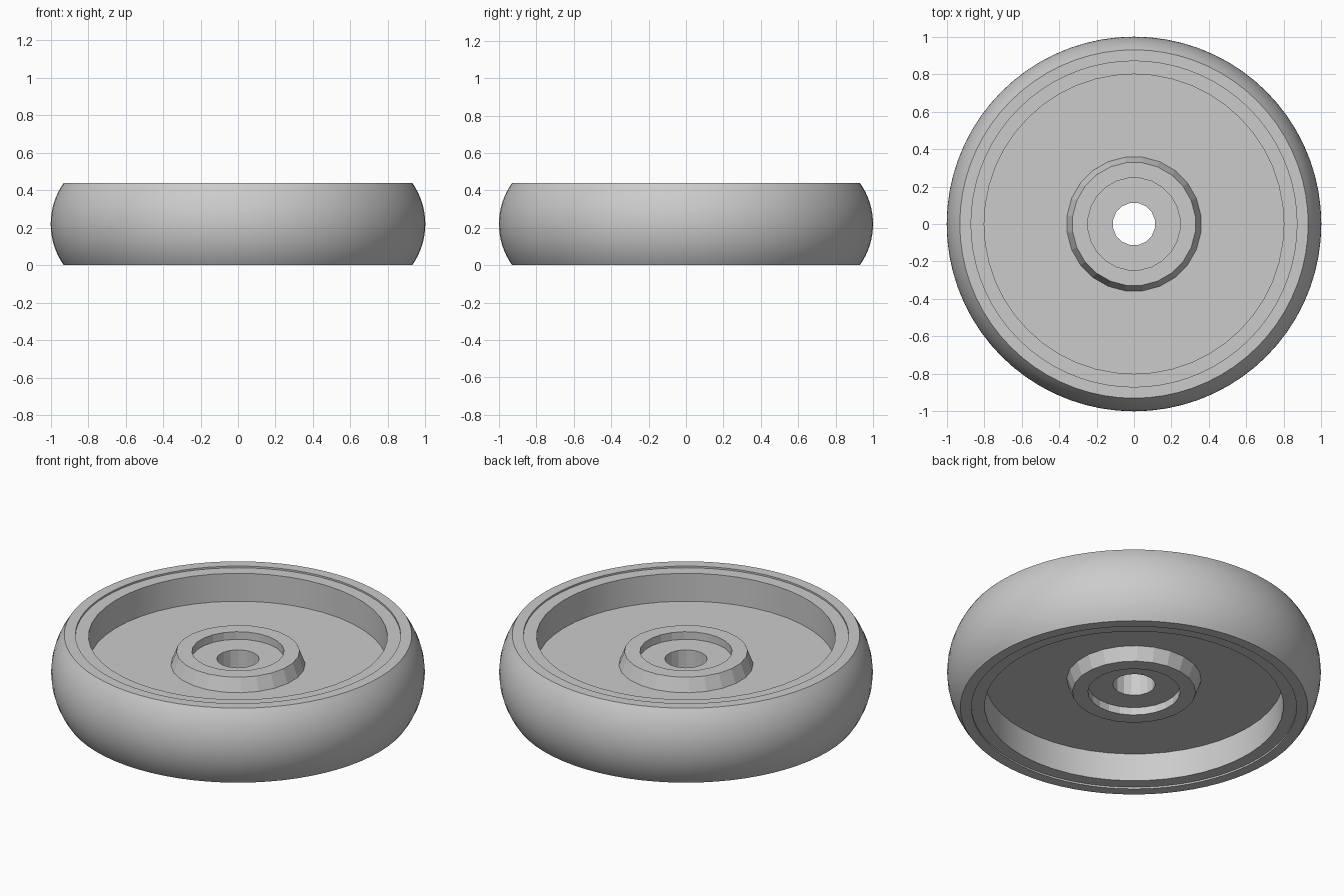
import bpy
import bmesh
from math import sin, cos, pi, asin

cube = bpy.data.objects.get("Cube")
if cube:
    bpy.data.objects.remove(cube, do_unlink=True)

HEIGHT = 0.44
MID = HEIGHT / 2

grey = bpy.data.materials.new("light_grey")
grey.use_nodes = True
colour = (0.6, 0.6, 0.6, 1)
grey.diffuse_color = colour
grey.node_tree.nodes["Principled BSDF"].inputs["Base Color"].default_value = colour


def lathe(name, profile, sides, smooth=False, turn=0.0):
    """Revolve a closed (radius, z) profile about the z axis."""
    bm = bmesh.new()
    rings = []
    for i in range(sides):
        a = 2 * pi * (i + turn) / sides
        rings.append([bm.verts.new((r * cos(a), r * sin(a), z)) for r, z in profile])
    n = len(profile)
    for i in range(sides):
        a, b = rings[i], rings[(i + 1) % sides]
        for j in range(n):
            k = (j + 1) % n
            bm.faces.new((a[j], b[j], b[k], a[k]))
    bmesh.ops.recalc_face_normals(bm, faces=bm.faces)
    mesh = bpy.data.meshes.new(name)
    bm.to_mesh(mesh)
    bm.free()
    mesh.materials.append(grey)
    obj = bpy.data.objects.new(name, mesh)
    bpy.context.collection.objects.link(obj)
    if smooth:
        bpy.ops.object.select_all(action='DESELECT')
        obj.select_set(True)
        bpy.context.view_layer.objects.active = obj
        bpy.ops.object.shade_smooth_by_angle(angle=pi / 6)
    return obj


def mirrored(upper):
    """Complete a profile by mirroring its upper half about mid height."""
    return upper + [(r, HEIGHT - z) for r, z in reversed(upper)]


# Tyre: crowned tread with flat sides
EDGE, BULGE = 0.93, 0.07
radius = (MID ** 2 + BULGE ** 2) / (2 * BULGE)
half = asin(MID / radius)
steps = 16
tread = []
for i in range(steps + 1):
    t = half * (2 * i / steps - 1)
    tread.append((1 - radius + radius * cos(t), MID + radius * sin(t)))
lathe("tyre", tread + [(0.87, HEIGHT), (0.87, 0)], 72, smooth=True)

# Wheel core: rim band, slightly recessed, with the web disc inside
lathe("wheel_core", mirrored([(0.3, 0.265), (0.8, 0.265), (0.8, 0.43), (0.88, 0.43)]),
      48, smooth=True)

# Hub: tapered boss with a shallow recess on both sides
lathe("hub", mirrored([(0.247, 0.343), (0.33, 0.343), (0.36, 0.265)]), 24, turn=0.5)

# Hub floor with the axle bore
lathe("axle_bore", mirrored([(0.114, 0.298), (0.26, 0.298)]), 16, turn=0.5)
